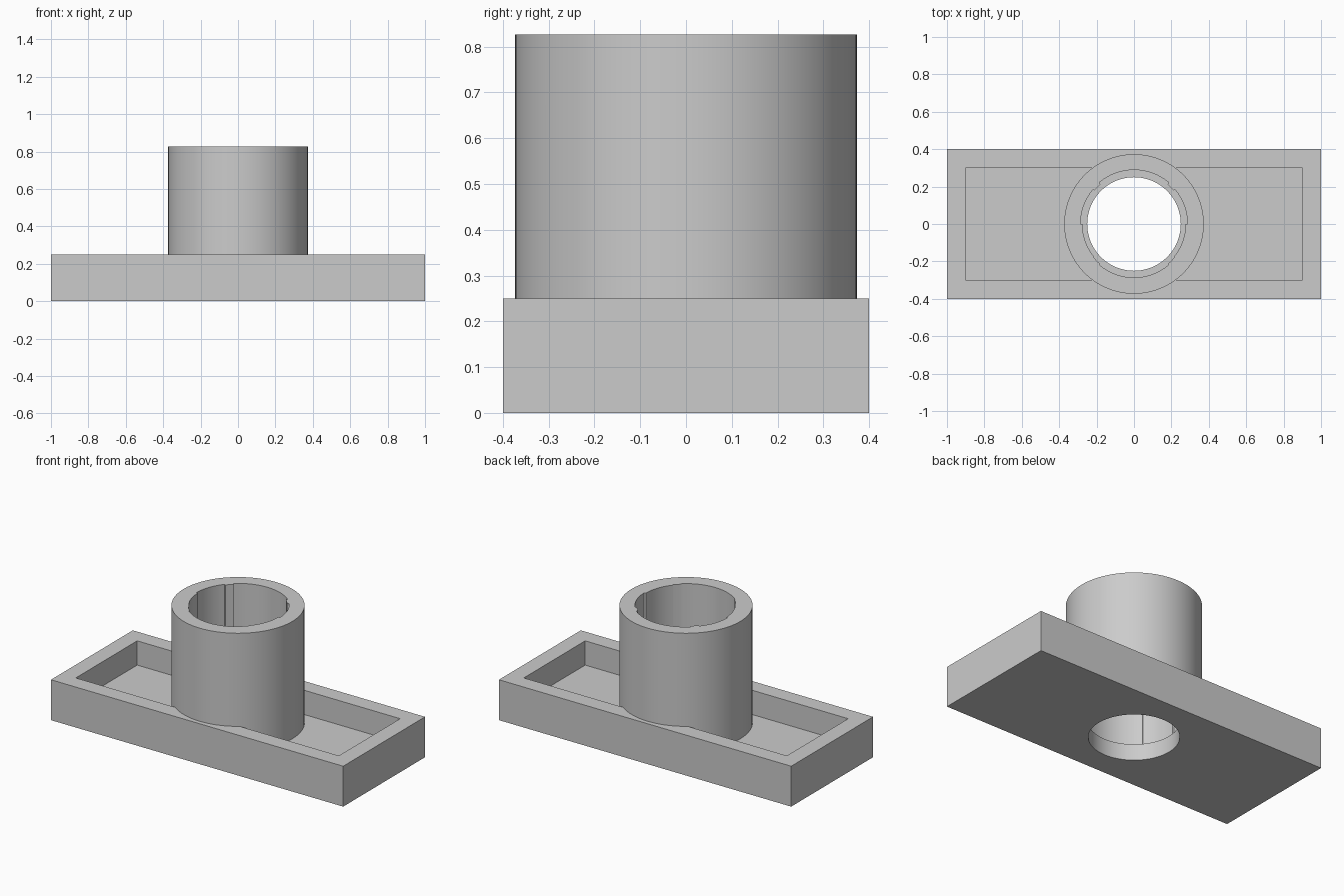
import bpy, bmesh
from math import cos, sin, radians

if "Cube" in bpy.data.objects:
    bpy.data.objects.remove(bpy.data.objects["Cube"], do_unlink=True)

grey = bpy.data.materials.new("plain_grey")
grey.use_nodes = True
colour = (0.6, 0.6, 0.6, 1)
grey.diffuse_color = colour
grey.node_tree.nodes["Principled BSDF"].inputs["Base Color"].default_value = colour


def prism(name, outline, z0, z1):
    """Extrude a closed outline from z0 up to z1."""
    bm = bmesh.new()
    face = bm.faces.new([bm.verts.new((x, y, z0)) for x, y in outline])
    top = bmesh.ops.extrude_face_region(bm, geom=[face])["geom"]
    bmesh.ops.translate(bm, vec=(0, 0, z1 - z0),
                        verts=[v for v in top if isinstance(v, bmesh.types.BMVert)])
    bmesh.ops.recalc_face_normals(bm, faces=bm.faces)
    mesh = bpy.data.meshes.new(name)
    bm.to_mesh(mesh)
    bm.free()
    mesh.materials.append(grey)
    obj = bpy.data.objects.new(name, mesh)
    bpy.context.collection.objects.link(obj)
    return obj


def rect(hx, hy):
    return [(-hx, -hy), (hx, -hy), (hx, hy), (-hx, hy)]


def circle(r, n=96):
    return [(r * cos(radians(360 * i / n)), r * sin(radians(360 * i / n))) for i in range(n)]


def combine(target, tool, operation):
    """Apply a boolean, then discard the helper."""
    tool.hide_render = True
    mod = target.modifiers.new(operation.lower(), "BOOLEAN")
    mod.object, mod.operation, mod.solver = tool, operation, "EXACT"
    bpy.context.view_layer.objects.active = target
    bpy.ops.object.modifier_apply(modifier=mod.name)
    bpy.data.objects.remove(tool, do_unlink=True)


def keyed_bore():
    """Bore outline: sectors of differing radius, split by shallow ridges."""
    sectors = [(0, 40, 0.286), (40, 50, 0.277), (50, 130, 0.289), (130, 140, 0.277),
               (140, 180, 0.286), (180, 220, 0.276), (220, 230, 0.28),
               (230, 310, 0.286), (310, 320, 0.28), (320, 360, 0.276)]
    points = []
    for start, end, r in sectors:
        steps = (end - start) // 5
        for i in range(steps + 1):
            # a slight inset keeps the sector corners from coinciding
            a = radians(start + 0.2 + (end - start - 0.4) * i / steps)
            points.append((r * cos(a), r * sin(a)))
    return points


# Shallow tray with a raised rim
tray = prism("tray_with_socket", rect(1, 0.4), 0, 0.25)
combine(tray, prism("tray_recess", rect(0.9, 0.3), 0.1, 0.4), "DIFFERENCE")

# Upright round socket
combine(tray, prism("socket_tube", circle(0.373), 0.05, 0.826), "UNION")

# Keyed upper bore and narrower through hole
combine(tray, prism("keyed_bore", keyed_bore(), 0.1, 1), "DIFFERENCE")
combine(tray, prism("through_hole", circle(0.25), -0.1, 0.5), "DIFFERENCE")

bpy.ops.object.select_all(action="DESELECT")
tray.select_set(True)
bpy.context.view_layer.objects.active = tray
bpy.ops.object.shade_smooth_by_angle(angle=radians(30))
